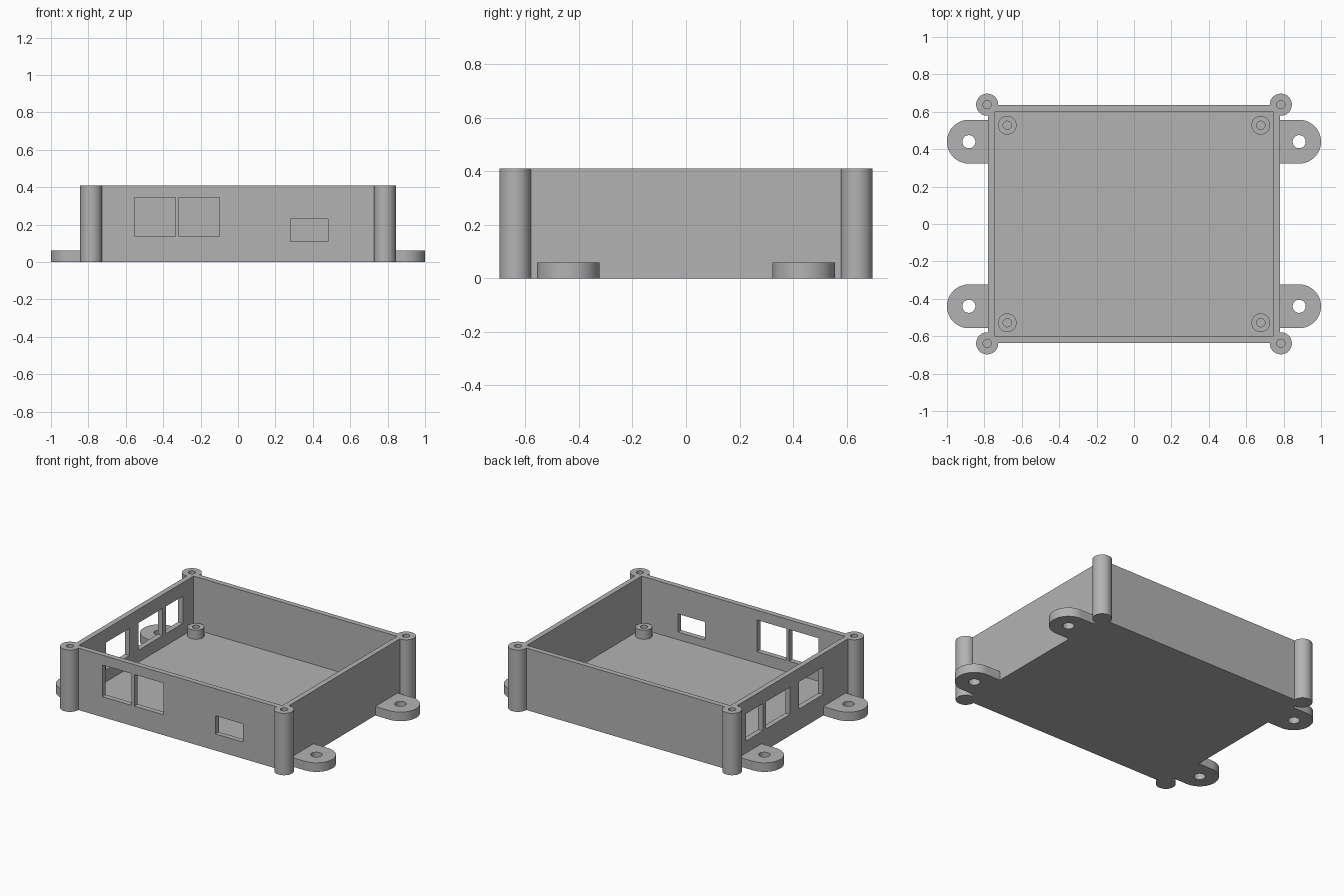
import bpy
import bmesh
from mathutils import Matrix

default = bpy.data.objects.get("Cube")
if default:
    bpy.data.objects.remove(default, do_unlink=True)

grey = bpy.data.materials.new("plastic grey")
grey.use_nodes = True
colour = (0.45, 0.45, 0.45, 1)
grey.diffuse_color = colour
grey.node_tree.nodes["Principled BSDF"].inputs["Base Color"].default_value = colour

HEIGHT, FLOOR = 0.41, 0.06
OUTER_X, OUTER_Y = 0.78, 0.635
INNER_X, INNER_Y = 0.745, 0.6
CORNERS = [(sx, sy) for sx in (-1, 1) for sy in (-1, 1)]


def finish(name, bm):
    mesh = bpy.data.meshes.new(name)
    bm.to_mesh(mesh)
    bm.free()
    mesh.materials.append(grey)
    obj = bpy.data.objects.new(name, mesh)
    bpy.context.collection.objects.link(obj)
    return obj


def box(name, x0, x1, y0, y1, z0, z1):
    bm = bmesh.new()
    bmesh.ops.create_cube(bm, size=1)
    bmesh.ops.scale(bm, vec=(x1 - x0, y1 - y0, z1 - z0), verts=bm.verts)
    bmesh.ops.translate(bm, vec=((x0 + x1) / 2, (y0 + y1) / 2, (z0 + z1) / 2), verts=bm.verts)
    return finish(name, bm)


def cylinder(name, x, y, radius, z0, z1, segments=48):
    bm = bmesh.new()
    bmesh.ops.create_cone(bm, cap_ends=True, segments=segments, radius1=radius, radius2=radius,
                          depth=z1 - z0, matrix=Matrix.Translation((x, y, (z0 + z1) / 2)))
    return finish(name, bm)


def combine(target, tool, operation):
    mod = target.modifiers.new(tool.name, "BOOLEAN")
    mod.operation = operation
    mod.solver = "EXACT"
    mod.object = tool
    bpy.context.view_layer.objects.active = target
    bpy.ops.object.modifier_apply(modifier=mod.name)
    bpy.data.objects.remove(tool, do_unlink=True)


# Outer block with corner posts and mounting tabs
case = box("enclosure", -OUTER_X, OUTER_X, -OUTER_Y, OUTER_Y, 0, HEIGHT)
for sx, sy in CORNERS:
    combine(case, cylinder("corner_post", sx * 0.785, sy * 0.638, 0.059, 0, HEIGHT), "UNION")
    ends = sorted((sx * 0.7, sx * 0.883))
    tab = box("mounting_tab", *ends, sy * 0.44 - 0.117, sy * 0.44 + 0.117, 0, FLOOR)
    combine(tab, cylinder("tab_end", sx * 0.883, sy * 0.44, 0.117, 0, FLOOR, 64), "UNION")
    combine(case, tab, "UNION")

# Hollow interior
combine(case, box("cavity", -INNER_X, INNER_X, -INNER_Y, INNER_Y, FLOOR, 0.6), "DIFFERENCE")

# Board standoffs, then screw holes in standoffs, posts and tabs
for sx, sy in CORNERS:
    x, y = sx * 0.678, sy * 0.528
    combine(case, cylinder("standoff", x, y, 0.05, FLOOR - 0.02, 0.12), "UNION")
    combine(case, cylinder("standoff_hole", x, y, 0.022, FLOOR, 0.2, 24), "DIFFERENCE")
    combine(case, cylinder("post_hole", sx * 0.785, sy * 0.638, 0.022, 0.1, 0.5, 24), "DIFFERENCE")
    combine(case, cylinder("tab_hole", sx * 0.883, sy * 0.44, 0.035, -0.1, 0.2, 32), "DIFFERENCE")

# Port openings in the front wall
for x0, x1, z0, z1 in [(-0.55, -0.335, 0.135, 0.345), (-0.315, -0.1, 0.135, 0.345),
                       (0.28, 0.48, 0.11, 0.23)]:
    combine(case, box("front_port", x0, x1, -0.7, -0.55, z0, z1), "DIFFERENCE")

# Port openings in the right wall
for y0, y1 in [(-0.32, -0.07), (0.025, 0.275), (0.31, 0.488)]:
    combine(case, box("side_port", -0.85, -0.7, y0, y1, 0.14, 0.32), "DIFFERENCE")

# Smooth round walls, crisp edges
bpy.ops.object.select_all(action="DESELECT")
case.select_set(True)
bpy.context.view_layer.objects.active = case
bpy.ops.object.shade_smooth_by_angle(angle=0.5)
